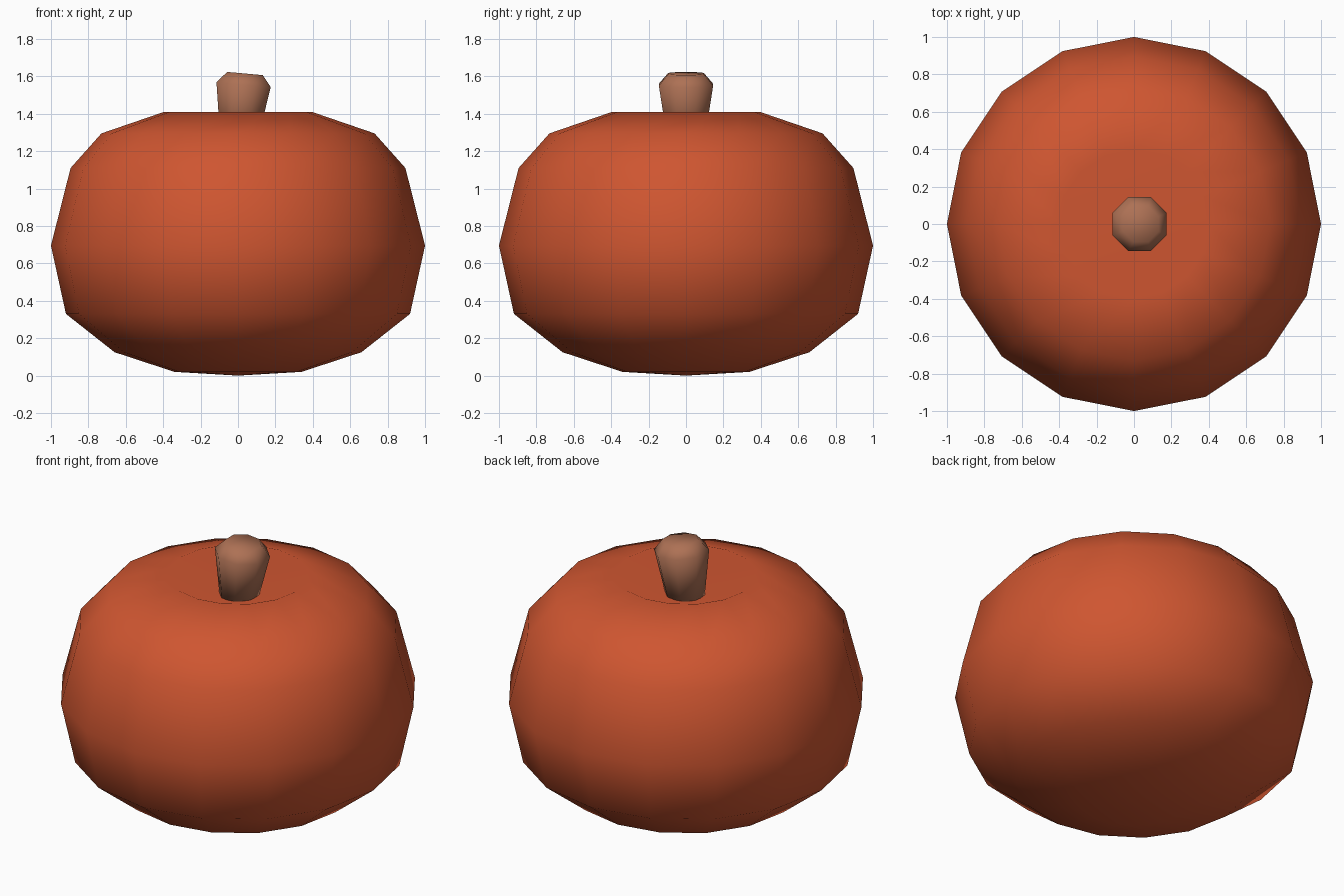
import bpy, bmesh
from math import pi, sin, cos

if "Cube" in bpy.data.objects:
    bpy.data.objects.remove(bpy.data.objects["Cube"])


def material(name, rgb):
    m = bpy.data.materials.new(name)
    m.diffuse_color = (*rgb, 1)
    m.use_nodes = True
    m.node_tree.nodes["Principled BSDF"].inputs["Base Color"].default_value = m.diffuse_color
    return m


def lathe(name, rings, sides, turn, mat, pole_bottom=None, pole_top=None):
    """Rings are (radius, z, x offset, x tilt); ends close on a pole or a flat cap."""
    bm = bmesh.new()
    loops = []
    for r, z, ox, tilt in rings:
        loop = []
        for i in range(sides):
            a = turn + 2 * pi * i / sides
            loop.append(bm.verts.new((ox + r * cos(a), r * sin(a), z - tilt * r * cos(a))))
        loops.append(loop)
    for lo, hi in zip(loops, loops[1:]):
        for i in range(sides):
            j = (i + 1) % sides
            bm.faces.new((lo[i], lo[j], hi[j], hi[i]))
    for loop, pole in ((loops[0][::-1], pole_bottom), (loops[-1], pole_top)):
        if pole is None:
            bm.faces.new(loop)
        else:
            tip = bm.verts.new((0, 0, pole))
            for i in range(sides):
                bm.faces.new((loop[i], loop[(i + 1) % sides], tip))
    for f in bm.faces:
        f.smooth = True
    me = bpy.data.meshes.new(name)
    bm.to_mesh(me)
    bm.free()
    me.materials.append(mat)
    ob = bpy.data.objects.new(name, me)
    bpy.context.collection.objects.link(ob)
    return ob


orange = material("pumpkin orange", (0.62, 0.092, 0.03))
brown = material("stem brown", (0.42, 0.165, 0.09))

# Pumpkin body: squat 16-sided shell with a dimple around the stem
profile = [(0.34, 0.02), (0.66, 0.125), (0.92, 0.33), (1.0, 0.695),
           (0.895, 1.11), (0.73, 1.295), (0.395, 1.41)]
lathe("pumpkin_body", [(r, z, 0, 0) for r, z in profile], 16, 0, orange,
      pole_bottom=0.0, pole_top=1.25)

# Stem: flaring octagonal stalk leaning right, with a bevelled top
k = 1 / cos(pi / 8)
stem = [(0.10, 1.26, 0.005, 0.0), (0.145, 1.555, 0.03, 0.09), (0.095, 1.615, 0.037, 0.09)]
lathe("stem", [(r * k, z, x, t) for r, z, x, t in stem], 8, pi / 8, brown)
